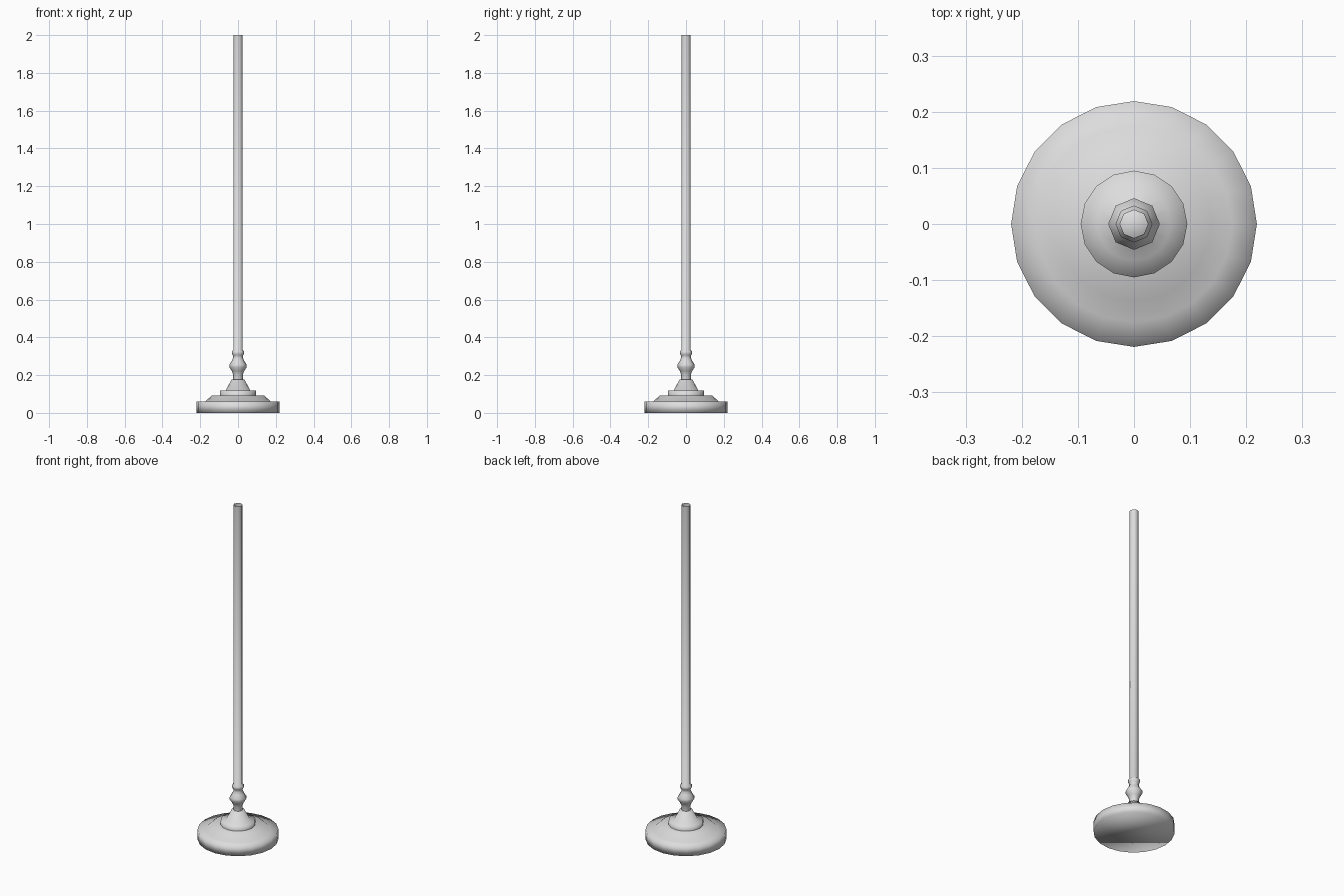
import bpy
import bmesh
from math import cos, sin, tau

cube = bpy.data.objects.get("Cube")
if cube:
    bpy.data.objects.remove(cube, do_unlink=True)

grey = bpy.data.materials.new("light_grey")
grey.use_nodes = True
colour = (0.72, 0.72, 0.72, 1)
grey.diffuse_color = colour
grey.node_tree.nodes["Principled BSDF"].inputs["Base Color"].default_value = colour


def lathe(name, profile, sides, bottom=False, top=False):
    """Turn a (radius, height) profile, listed upwards, around the z axis."""
    bm = bmesh.new()
    rings = [[bm.verts.new((r * cos(tau * i / sides), r * sin(tau * i / sides), z))
              for i in range(sides)] for r, z in profile]
    for low, high in zip(rings, rings[1:]):
        for i in range(sides):
            j = (i + 1) % sides
            bm.faces.new((low[i], low[j], high[j], high[i]))
    if bottom:
        bm.faces.new(rings[0][::-1])
    if top:
        bm.faces.new(rings[-1])
    for face in bm.faces:
        face.smooth = True
    mesh = bpy.data.meshes.new(name)
    bm.to_mesh(mesh)
    bm.free()
    mesh.materials.append(grey)
    obj = bpy.data.objects.new(name, mesh)
    bpy.context.collection.objects.link(obj)
    return obj


# Heavy foot with a chamfered step
lathe("base", [(0.219, 0), (0.219, 0.06), (0.175, 0.06), (0.138, 0.092)],
      20, bottom=True, top=True)

# Round disc and cone that hold the stem
lathe("collar", [(0.095, 0.09), (0.095, 0.118), (0.065, 0.118), (0.034, 0.178)],
      16, top=True)

# Turned stem running into a long pole, open at the top
lathe("pole", [(0.026, 0.17), (0.026, 0.205), (0.033, 0.222), (0.046, 0.242),
               (0.046, 0.256), (0.033, 0.275), (0.026, 0.292), (0.026, 0.303),
               (0.033, 0.312), (0.033, 0.325), (0.025, 0.332), (0.025, 2)], 8)
